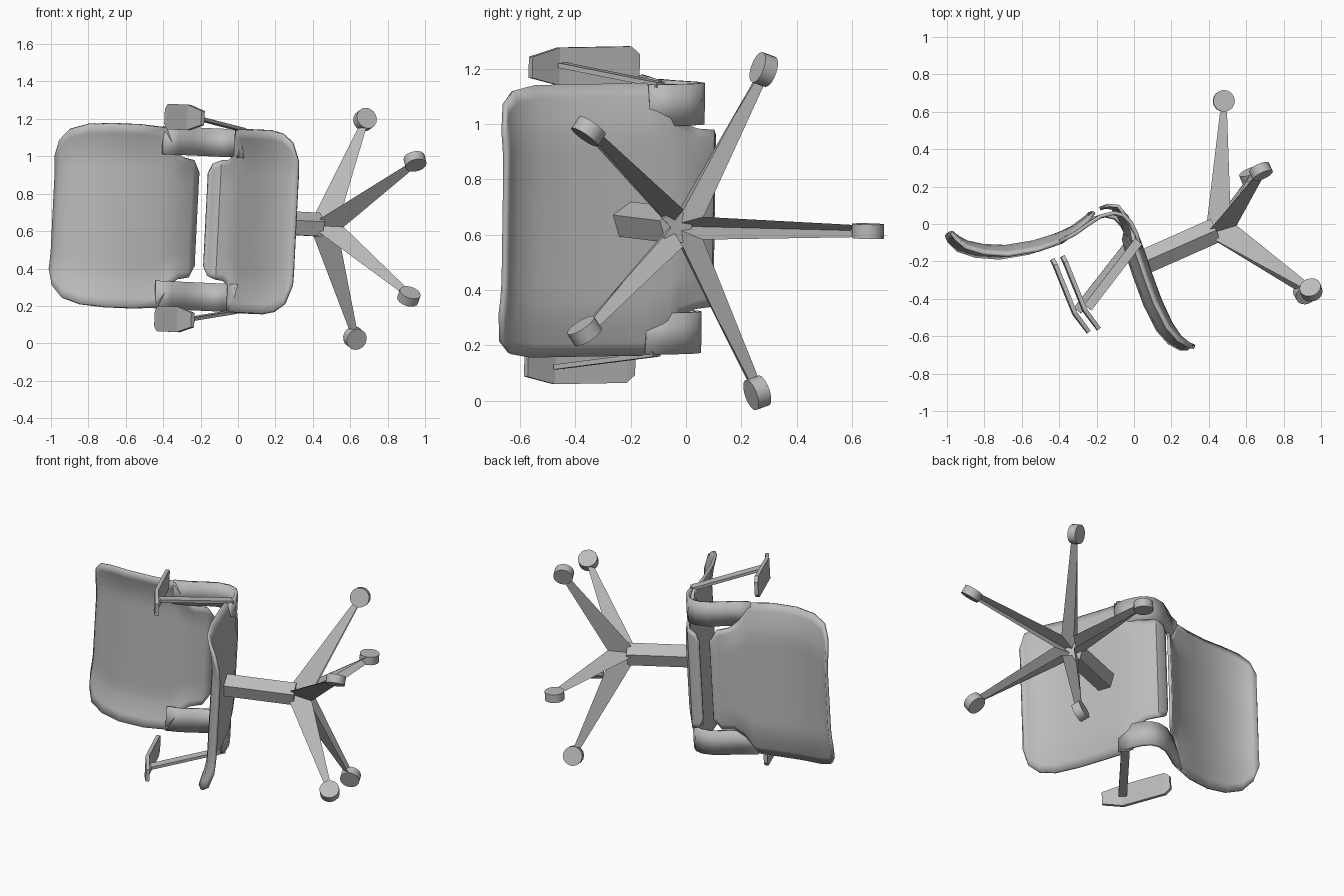
import bpy, bmesh, math
from mathutils import Vector, Matrix

if "Cube" in bpy.data.objects:
    bpy.data.objects.remove(bpy.data.objects["Cube"], do_unlink=True)

grey = bpy.data.materials.new("plain grey")
grey.use_nodes = True
GREY = (0.5, 0.5, 0.5, 1)
grey.diffuse_color = GREY
grey.node_tree.nodes["Principled BSDF"].inputs["Base Color"].default_value = GREY


def finish(name, bm, smooth=None, thick=0):
    bmesh.ops.recalc_face_normals(bm, faces=bm.faces)
    mesh = bpy.data.meshes.new(name)
    bm.to_mesh(mesh)
    bm.free()
    mesh.materials.append(grey)
    ob = bpy.data.objects.new(name, mesh)
    bpy.context.collection.objects.link(ob)
    if thick:
        mod = ob.modifiers.new("thickness", "SOLIDIFY")
        mod.thickness = thick
        mod.offset = 0
    if smooth:
        bpy.ops.object.select_all(action="DESELECT")
        ob.select_set(True)
        bpy.context.view_layer.objects.active = ob
        bpy.ops.object.shade_smooth_by_angle(angle=math.radians(smooth))
    return ob


def place(x, y, s):
    # the lying chair's width axis leans slightly off vertical
    return Vector((x + 0.05 * s, y + 0.015 * s, 0.65 - 0.045 * (x - 0.1) + s))


def sheet(name, path, thick, centre=0, cols=1, smooth=None):
    """Loft a strip along path points (x, y, half width, rim rise[, centre])."""
    bm = bmesh.new()
    rows = []
    for i, p in enumerate(path):
        a, b = path[max(i - 1, 0)], path[min(i + 1, len(path) - 1)]
        t = Vector((b[0] - a[0], b[1] - a[1])).normalized()
        n = Vector((t.y, -t.x))            # towards the sitter
        c = p[4] if len(p) > 4 else centre
        row = []
        for j in range(cols + 1):
            v = 2 * j / cols - 1
            rise = p[3] * max(0, (abs(v) - 0.6) / 0.4) ** 1.5
            row.append(bm.verts.new(place(p[0] + n.x * rise, p[1] + n.y * rise, c + v * p[2])))
        rows.append(row)
    for r0, r1 in zip(rows, rows[1:]):
        for j in range(cols):
            bm.faces.new((r0[j], r0[j + 1], r1[j + 1], r1[j]))
    return finish(name, bm, smooth, thick)


# Backrest shell with its lower tongue
sheet("backrest", [
    (-0.985, -0.045, 0.30, 0.01), (-0.96, -0.07, 0.39, 0.02), (-0.91, -0.10, 0.45, 0.035),
    (-0.82, -0.12, 0.48, 0.045), (-0.7, -0.125, 0.49, 0.05), (-0.55, -0.10, 0.49, 0.05),
    (-0.42, -0.06, 0.48, 0.045), (-0.37, -0.04, 0.37, 0.03), (-0.32, -0.015, 0.325, 0.02),
    (-0.26, 0.03, 0.315, 0.01), (-0.225, 0.06, 0.25, 0)], 0.018, cols=20, smooth=35)

# Seat shell with its rear tongue
sheet("seat", [
    (-0.17, 0.085, 0.25, 0), (-0.15, 0.095, 0.30, 0), (-0.10, 0.09, 0.32, 0),
    (-0.05, 0.04, 0.325, 0.01), (-0.015, -0.025, 0.35, 0.02), (0.0, -0.06, 0.485, 0.035),
    (0.03, -0.14, 0.49, 0.045), (0.07, -0.26, 0.49, 0.045), (0.125, -0.41, 0.49, 0.045),
    (0.185, -0.54, 0.49, 0.04), (0.235, -0.61, 0.475, 0.03), (0.28, -0.645, 0.43, 0.02),
    (0.31, -0.655, 0.33, 0.01)], 0.018, cols=20, smooth=35)

# Armrest pads, supports, and straps joining seat to back
for side, label in ((1, "left"), (-1, "right")):
    sheet(label + "_strap", [
        (-0.42, -0.10, 0.075, 0), (-0.34, -0.06, 0.075, 0), (-0.27, -0.01, 0.075, 0),
        (-0.2, 0.035, 0.075, 0), (-0.13, 0.052, 0.075, 0), (-0.08, 0.04, 0.075, 0),
        (-0.04, 0.0, 0.075, 0), (-0.01, -0.06, 0.075, 0), (0.01, -0.14, 0.075, 0)],
        0.02, centre=side * 0.413, smooth=40)
    sheet(label + "_arm_pad", [
        (-0.41, -0.18, 0.04, 0), (-0.395, -0.21, 0.068, 0), (-0.29, -0.47, 0.068, 0),
        (-0.215, -0.57, 0.038, 0)], 0.022, centre=side * 0.54)
    sheet(label + "_arm_support", [
        (-0.275, -0.455, 0.009, 0, side * 0.545), (0.0, -0.1, 0.009, 0, side * 0.487)], 0.05)

# Base frame: local z is the chair's up, local x points to the rear leg
up = Vector((-0.914, -0.404, 0.05)).normalized()
rear = Vector((-0.40, 0.914, 0.0))
rear = (rear - up * rear.dot(up)).normalized()
frame = Matrix((rear, up.cross(rear), up)).transposed().to_4x4()
frame.translation = Vector((0.40, -0.05, 0.63))


def polar(r, angle, h):
    return Vector((r * math.cos(angle), r * math.sin(angle), h))


# Five hollow, ridged legs meeting at the hub
bm = bmesh.new()
STEP = math.tau / 5
REACH, DROP = 0.585, -0.36
apex = bm.verts.new((0, 0, 0.02))
crotch = [bm.verts.new(polar(0.07, (i + 0.5) * STEP, -0.15)) for i in range(5)]
for i in range(5):
    a = i * STEP
    across = Vector((-math.sin(a), math.cos(a), 0)) * 0.022
    ridge = bm.verts.new(polar(REACH - 0.02, a, DROP + 0.045))
    low = polar(REACH - 0.02, a, DROP + 0.005)
    lo_a, lo_b = bm.verts.new(low + across), bm.verts.new(low - across)
    bm.faces.new((apex, crotch[i], lo_a, ridge))
    bm.faces.new((apex, ridge, lo_b, crotch[i - 1]))
    bm.faces.new((ridge, lo_a, lo_b))
finish("base_legs", bm).matrix_world = frame

# Castor wheels rolling outward along each leg
for i in range(5):
    bm = bmesh.new()
    bmesh.ops.create_cone(bm, cap_ends=True, segments=16, radius1=0.058, radius2=0.058, depth=0.052)
    turn = Matrix.Rotation(i * STEP, 4, "Z") @ Matrix.Translation((REACH + 0.03, 0, DROP))
    wheel = finish("castor_%d" % (i + 1), bm, 30)
    wheel.matrix_world = frame @ turn @ Matrix.Rotation(math.pi / 2, 4, "X")

# Column under the seat
bm = bmesh.new()
bmesh.ops.create_cone(bm, cap_ends=True, segments=5, radius1=0.07, radius2=0.07, depth=0.42)
bmesh.ops.rotate(bm, verts=bm.verts, matrix=Matrix.Rotation(STEP / 2, 3, "Z"))
bmesh.ops.translate(bm, verts=bm.verts, vec=(0, 0, 0.17))
finish("column", bm).matrix_world = frame
